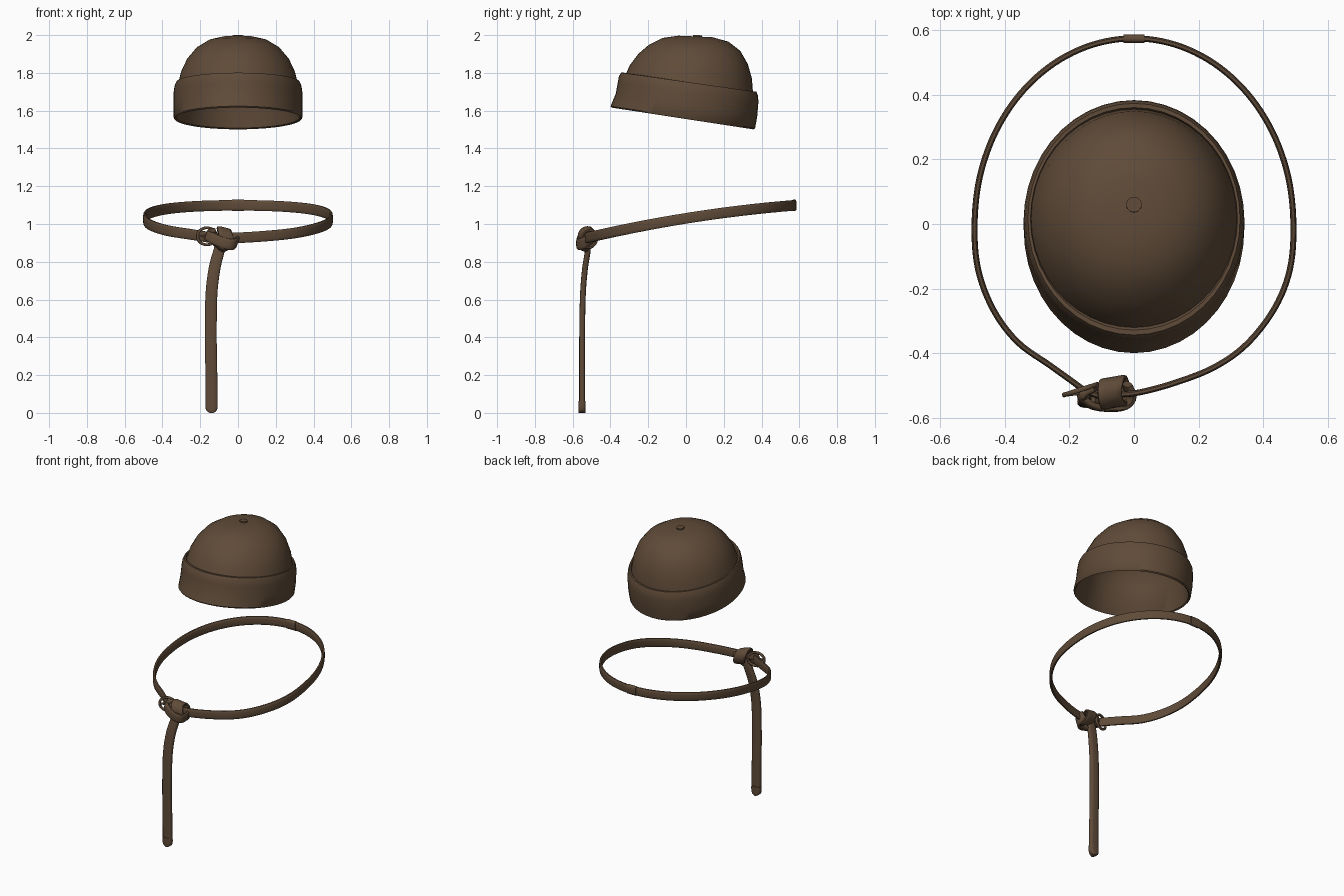
import bpy, bmesh, math
from mathutils import Vector

cube = bpy.data.objects.get("Cube")
if cube:
    bpy.data.objects.remove(cube)

BROWN = (0.115, 0.07, 0.04, 1)
leather = bpy.data.materials.new("brown leather")
leather.use_nodes = True
leather.diffuse_color = BROWN
leather.node_tree.nodes["Principled BSDF"].inputs["Base Color"].default_value = BROWN


def loft(name, rings, closed=False, angle=40):
    """Skin a list of point rings into one smooth object."""
    bm = bmesh.new()
    rows = [[bm.verts.new(p) for p in ring] for ring in rings]
    n = len(rows[0])
    pairs = list(zip(rows, rows[1:])) + ([(rows[-1], rows[0])] if closed else [])
    for a, b in pairs:
        for i in range(n):
            j = (i + 1) % n
            bm.faces.new((a[i], a[j], b[j], b[i]))
    if not closed:
        bm.faces.new(rows[0])
        bm.faces.new(rows[-1])
    bmesh.ops.recalc_face_normals(bm, faces=bm.faces)
    mesh = bpy.data.meshes.new(name)
    bm.to_mesh(mesh)
    bm.free()
    mesh.materials.append(leather)
    ob = bpy.data.objects.new(name, mesh)
    bpy.context.collection.objects.link(ob)
    bpy.ops.object.select_all(action='DESELECT')
    ob.select_set(True)
    bpy.context.view_layer.objects.active = ob
    bpy.ops.object.shade_smooth_by_angle(angle=math.radians(angle))
    return ob


def oval(yf, zf, yb, zb, w, n=44):
    """Tilted oval ring from its front point, back point and half width."""
    ring = []
    for i in range(n):
        a = math.tau * i / n
        t = (1 - math.cos(a)) / 2
        ring.append((w * math.sin(a), yf + (yb - yf) * t, zf + (zb - zf) * t))
    return ring


def spline(pts, closed, steps):
    """Smooth path through the points; the fourth value is the width."""
    p = [Vector(q) for q in pts]
    n = len(p)
    at = (lambda i: p[i % n]) if closed else (lambda i: p[max(0, min(n - 1, i))])
    out = []
    for i in range(n if closed else n - 1):
        a, b, c, d = (at(i + k) for k in (-1, 0, 1, 2))
        for s in range(steps):
            t = s / steps
            out.append(b + (c - a) * (t / 2) + (a * 2 - b * 5 + c * 4 - d) * (t * t / 2)
                       + (b * 3 - a - c * 3 + d) * (t ** 3 / 2))
    return out if closed else out + [p[-1]]


def strap(name, pts, across, thick, closed=False, steps=6, sides=12):
    """Sweep a flat rounded section along a path."""
    path = spline(pts, closed, steps)
    n = len(path)
    across = Vector(across).normalized()
    rings = []
    for i, q in enumerate(path):
        nxt = path[(i + 1) % n] if closed else path[min(i + 1, n - 1)]
        prv = path[i - 1] if closed else path[max(i - 1, 0)]
        tan = (nxt - prv).xyz.normalized()
        wide = (across - tan * across.dot(tan)).normalized()
        out = tan.cross(wide)
        ring = []
        for k in range(sides):
            a = math.tau * (k + 0.5) / sides
            c, s = math.cos(a), math.sin(a)
            c, s = (math.copysign(abs(v) ** 0.6, v) for v in (c, s))
            ring.append(q.xyz + wide * (c * q.w / 2) + out * (s * thick / 2))
        rings.append(ring)
    return loft(name, rings, closed, 50)


# Hollow cap in one skin: lining, bottom lip, folded cuff, rolled edge, crown
dome = [(-.32, 1.79, .355, 1.69, .318), (-.298, 1.84, .349, 1.77, .302),
        (-.253, 1.90, .327, 1.847, .27), (-.195, 1.95, .287, 1.917, .22),
        (-.125, 1.985, .225, 1.965, .152), (-.04, 1.997, .14, 1.989, .075)]
lining = [(yf + .013, zf - .013, yb - .013, zb - .013, w - .013) for yf, zf, yb, zb, w in reversed(dome)]
cuff = [(-.384, 1.622, .349, 1.508, .328), (-.393, 1.616, .357, 1.501, .336),
        (-.399, 1.624, .366, 1.507, .341), (-.372, 1.69, .377, 1.57, .342),
        (-.361, 1.75, .383, 1.64, .341), (-.355, 1.784, .382, 1.677, .336),
        (-.343, 1.801, .373, 1.70, .328), (-.328, 1.801, .36, 1.70, .32)]
loft("cap", [oval(*r) for r in lining + cuff + dome])

# Button on the crown
bpy.ops.mesh.primitive_cylinder_add(vertices=20, radius=.024, depth=.012, location=(0, .06, 1.994))
button = bpy.context.object
button.name = "cap_button"
button.rotation_euler.x = -.05
button.data.materials.append(leather)
bpy.ops.object.shade_smooth_by_angle()


def belt_point(x, y, w=.057):
    return (x, y, 1.03 + .16 * y - .07 * y * y, w)


# Belt loop: from the knot, around the back, into the buckle
right_front = [(-.05, -.528), (.02, -.52), (.13, -.49), (.25, -.442), (.35, -.37), (.435, -.26)]
left_front = [(-.435, -.265), (-.36, -.365), (-.26, -.437), (-.2, -.48), (-.15, -.515), (-.1, -.535)]
back = [(.493 * math.cos(a), .574 * math.sin(a)) for a in (math.pi * i / 12 for i in range(13))]
belt = right_front + [(.482, -.14)] + back + [(-.482, -.14)] + left_front
strap("belt", [belt_point(x, y) for x, y in belt], (0, 0, 1), .019)

# Keeper at the back of the belt
strap("belt_keeper", [belt_point(x, .573, .061) for x in (.033, 0, -.033)], (0, 0, 1), .026)

# Buckle ring and its prong
ring = [(-.165 + .05 * math.cos(a), -.512 + .016 * math.cos(a), .935 + .045 * math.sin(a), .015)
        for a in (math.tau * i / 10 for i in range(10))]
strap("buckle_ring", ring, (.3, -1, 0), .015, True, 4, 8)
strap("buckle_prong", [(-.21, -.528, .935, .012), (-.16, -.522, .938, .012), (-.11, -.52, .94, .012)],
      (0, 0, 1), .012, False, 4, 8)

# Knot: a band wrapped around the belt and a diagonal band across its front
wrap = [(-.062 - .014 * math.sin(a), -.52 + .038 * math.cos(a), .928 + .045 * math.sin(a), .075)
        for a in (math.tau * i / 12 for i in range(12))]
strap("knot_wrap", wrap, (1, .18, -.25), .02, True, 3)
strap("knot_diagonal", [(-.12, -.505, .955, .05), (-.16, -.53, .94, .052), (-.135, -.559, .925, .056),
                        (-.085, -.57, .902, .058), (-.035, -.565, .892, .06),
                        (-.01, -.535, .905, .06), (-.022, -.495, .925, .056)], (.35, 0, 1), .022)
strap("knot_under", [(-.04, -.53, .89, .05), (-.08, -.545, .868, .055), (-.125, -.53, .9, .05)],
      (0, -1, .4), .022)

# Hanging tail with a rounded tip
strap("belt_tail", [(-.085, -.52, .92, .055), (-.1, -.52, .86, .06), (-.125, -.535, .76, .063),
                    (-.141, -.546, .62, .064), (-.144, -.55, .4, .064), (-.141, -.55, .2, .064),
                    (-.14, -.55, .05, .064)], (1, 0, 0), .031)
strap("tail_tip", [(-.14, -.55, .062, .066), (-.14, -.55, .03, .066), (-.14, -.55, .014, .056),
                   (-.14, -.55, .005, .038), (-.14, -.55, 0, .016)], (1, 0, 0), .038, False, 3)
